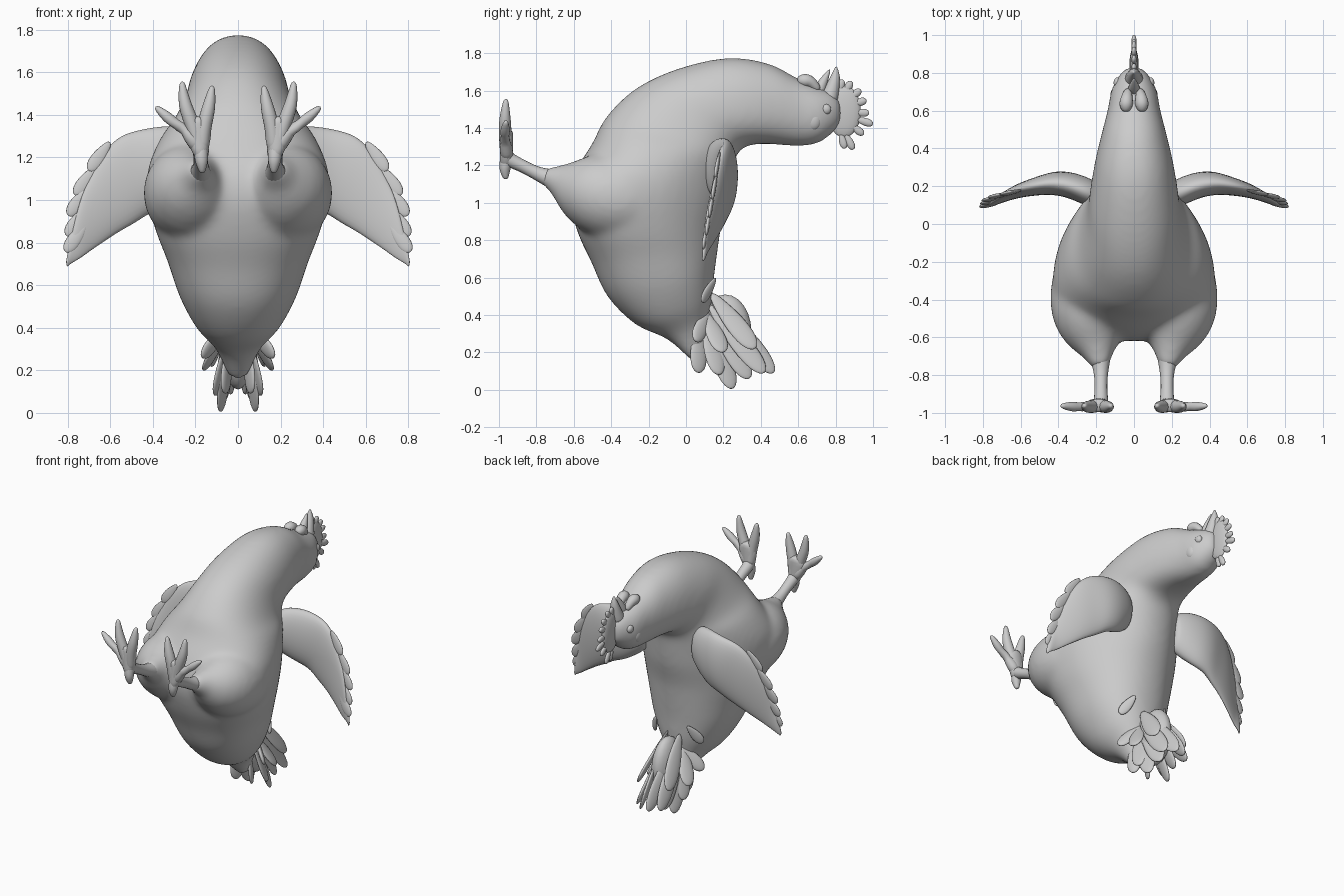
import bpy, bmesh, math
from mathutils import Vector as V

grey = bpy.data.materials.new("plain_grey")
grey.diffuse_color = (0.6, 0.6, 0.6, 1)


def finish(name, bm, level=0):
    bmesh.ops.recalc_face_normals(bm, faces=bm.faces)
    me = bpy.data.meshes.new(name)
    bm.to_mesh(me)
    bm.free()
    me.materials.append(grey)
    for p in me.polygons:
        p.use_smooth = True
    ob = bpy.data.objects.new(name, me)
    bpy.context.collection.objects.link(ob)
    if level:
        ob.modifiers.new("smooth", 'SUBSURF').levels = level
        ob.modifiers["smooth"].render_levels = level
    return ob


def refine(rows, k=4):
    """Insert smoothly interpolated rows between the given ones."""
    out, n = [], len(rows)
    for i in range(n - 1):
        a, b, c, d = (rows[min(max(i + j, 0), n - 1)] for j in (-1, 0, 1, 2))
        for t in (j / k for j in range(k)):
            out.append([q + .5 * t * (r - p + t * (2 * p - 5 * q + 4 * r - s + t * (3 * (q - r) + s - p)))
                        for p, q, r, s in zip(a, b, c, d)])
    return out + [rows[-1]]


def loft(name, rings, n=12, level=1, bm=None, power=1):
    """Skin rings given as (centre, half axis, half axis, optional egg factor)."""
    own = bm is None
    bm = bmesh.new() if own else bm

    def f(x):
        return math.copysign(abs(x) ** power, x)
    loops = [[bm.verts.new(c + u * f(math.cos(a)) * (1 + sum(egg) * math.sin(a)) + w * f(math.sin(a)))
              for a in (2 * math.pi * i / n for i in range(n))] for c, u, w, *egg in rings]
    for a, b in zip(loops, loops[1:]):
        for i in range(n):
            bm.faces.new((a[i], a[(i + 1) % n], b[(i + 1) % n], b[i]))
    bm.faces.new(loops[0])
    bm.faces.new(loops[-1][::-1])
    return finish(name, bm, level) if own else None


def tube(name, pts, radii, level=1, n=8, bm=None):
    rows = refine([(*p, r) for p, r in zip(pts, radii)], 2)
    pts, radii = [V(r[:3]) for r in rows], [r[3] for r in rows]
    rings = []
    for i, p in enumerate(pts):
        d = (pts[min(i + 1, len(pts) - 1)] - pts[max(i - 1, 0)]).normalized()
        u = d.cross(V((1, 0, 0)) if abs(d.x) < .8 else V((0, 1, 0))).normalized()
        rings.append((p, u * radii[i], d.cross(u) * radii[i]))
    return loft(name, rings, n, level, bm)


def feather(name, base, tip, width, normal, thick=.012):
    """Flat rounded blade from base to tip."""
    base, tip = V(base), V(tip)
    d = tip - base
    side = d.cross(V(normal)).normalized()
    up = side.cross(d).normalized()
    prof = ((0, .3), (.25, .75), (.55, 1.1), (.8, 1.05), (.94, .7), (1, .2))
    return loft(name, [(base + d * t, side * width * w, up * thick * (.3 + .7 * w))
                       for t, w in prof], 8, 1)


def ball(name, c, r):
    bm = bmesh.new()
    bmesh.ops.create_uvsphere(bm, u_segments=20, v_segments=12, radius=1)
    for v in bm.verts:
        v.co = V((v.co.x * r[0] + c[0], v.co.y * r[1] + c[1], v.co.z * r[2] + c[2]))
    return finish(name, bm)


# Body, neck and head: (belly y, z, back y, z, half width, egg factor)
sections = [(.03, .15, .10, .22, .05, 0), (-.1, .27, .12, .36, .11, 0), (-.27, .35, .14, .48, .20, 0),
            (-.42, .50, .15, .60, .275, 0), (-.505, .68, .17, .75, .33, .08),
            (-.575, .83, .19, .88, .38, .16), (-.62, 1.0, .23, 1.03, .415, .24),
            (-.60, 1.15, .25, 1.15, .41, .24), (-.50, 1.32, .265, 1.24, .36, .16),
            (-.425, 1.46, .29, 1.28, .295, .06), (-.27, 1.61, .33, 1.305, .25, 0),
            (-.05, 1.715, .40, 1.315, .23, 0), (.22, 1.775, .48, 1.312, .20, 0),
            (.44, 1.745, .56, 1.305, .165, 0), (.59, 1.67, .64, 1.305, .137, 0),
            (.70, 1.62, .72, 1.325, .12, 0), (.78, 1.59, .79, 1.38, .08, 0), (.83, 1.54, .83, 1.43, .04, 0)]
bm = bmesh.new()
loft("", [(V((0, (a + c) / 2, (b + d) / 2)), V((w, 0, 0)), V((0, (a - c) / 2, (b - d) / 2)), e)
          for a, b, c, d, w, e in refine(sections)], 40, 0, bm, .92)
# Thighs are fused into the body
for s in (-1, 1):
    tube("", [(s * .17, -.1, 1.02), (s * .195, -.25, 1.01), (s * .21, -.38, 1.03), (s * .215, -.5, 1.06),
              (s * .205, -.6, 1.09), (s * .19, -.68, 1.12), (s * .175, -.76, 1.145)],
         [.13, .215, .235, .215, .16, .09, .045], 0, 24, bm)
body = finish("body", bm)
m = body.modifiers.new("fuse", 'REMESH')
m.mode, m.voxel_size, m.use_smooth_shade = 'VOXEL', .016, True
m = body.modifiers.new("soften", 'SMOOTH')
m.factor, m.iterations = .5, 22

# Wing stations: outer x, z, inner x, z, y, half thickness
wing = [(.18, 1.30, .18, 1.08, .15, .06), (.25, 1.345, .24, 1.02, .17, .078),
        (.35, 1.35, .33, .965, .205, .072), (.45, 1.335, .41, .935, .215, .062),
        (.55, 1.305, .48, .89, .20, .05), (.63, 1.23, .56, .845, .18, .04),
        (.69, 1.12, .63, .80, .155, .03), (.735, 1.02, .69, .76, .13, .022),
        (.765, .91, .74, .725, .11, .016), (.79, .80, .785, .70, .10, .012),
        (.81, .70, .80, .685, .09, .006)]
wing_tips = [(.70, 1.135), (.765, 1.02), (.797, .925), (.805, .83), (.81, .755)]
# Toe paths: x, z
toes = [((.172, 1.22), (.16, 1.34), (.136, 1.44), (.12, 1.54)),
        ((.18, 1.22), (.21, 1.34), (.25, 1.45), (.263, 1.56)),
        ((.185, 1.24), (.235, 1.315), (.31, 1.37), (.39, 1.44)),
        ((.175, 1.27), (.173, 1.21), (.17, 1.17), (.168, 1.125))]
# Tail fan: base y, z, tip x, y, z, half width
tail = [(.13, .50, .03, .47, .09, .06), (.12, .46, .09, .42, .09, .06),
        (.13, .40, .06, .34, .06, .06), (.10, .40, .08, .25, .005, .06),
        (.10, .36, .105, .18, .08, .055), (.06, .33, .06, .07, .09, .05),
        (.13, .52, .12, .37, .22, .06), (.10, .42, .16, .20, .20, .055),
        (.12, .42, .17, .05, .26, .045)]
for s, side in ((1, "right"), (-1, "left")):
    loft(side + "_wing", [(V((s * (a + c) / 2, y, (b + d) / 2)),
                           V((s * (a - c) / 2, 0, (b - d) / 2)), V((0, t, 0)))
                          for a, b, c, d, y, t in refine(wing, 2)], 16, 1)
    for i, (x, z) in enumerate(wing_tips):
        y = .155 - .016 * i
        feather(f"{side}_wing_feather_{i}", (s * (x - .10), y + .025, z + .14),
                (s * x, y, z), .035, (0, 1, 0))
    # Shank, palm and toes
    tube(side + "_shank", [(s * .18, -.66, 1.11), (s * .175, -.78, 1.15), (s * .175, -.88, 1.2),
                           (s * .175, -.95, 1.235), (s * .18, -.965, 1.28)],
         [.075, .042, .037, .044, .034])
    loft(side + "_palm", [(V((s * x, -.96, z)), V((w, 0, 0)), V((0, .038, 0)))
                          for x, z, w in ((.176, 1.19, .025), (.18, 1.24, .045), (.188, 1.31, .068),
                                          (.19, 1.36, .07), (.19, 1.395, .035))], 10, 1)
    for i, pts in enumerate(toes):
        ys = (-.955, -.965, -.968, -.962)
        tube(f"{side}_toe_{i}", [(s * x, y, z) for (x, z), y in zip(pts, ys)],
             (.038, .038, .034, .012) if i < 3 else (.036, .036, .03, .012))
    # Tail feathers
    for i, (by, bz, x, y, z, w) in enumerate(tail):
        feather(f"{side}_tail_feather_{i}", (s * .045, by, bz), (s * x, y, z), w, (1, .5 * s, 0), .016)
    feather(side + "_saddle_feather", (s * .12, .16, .60), (s * .19, .085, .47), .035, (.6 * s, 1, 0))
    # Face
    tube(side + "_wattle", [(s * .03, .71, 1.60), (s * .038, .67, 1.645), (s * .042, .63, 1.655),
                            (s * .042, .595, 1.65)], (.02, .034, .04, .02))
    ball(side + "_eye", (s * .088, .748, 1.50), (.02, .028, .028))
    ball(side + "_earlobe", (s * .095, .68, 1.44), (.03, .045, .055))

ball("tail_core", (0, .21, .31), (.075, .14, .2))
# Beak halves
tube("upper_beak", [(0, .76, 1.54), (0, .785, 1.62), (0, .80, 1.68), (0, .803, 1.73)],
     [.06, .042, .026, .004])
tube("lower_beak", [(0, .70, 1.57), (0, .73, 1.64), (0, .77, 1.715)], [.04, .03, .004])

# Comb: flat lobe with a fan of fingers
ball("comb_base", (0, .845, 1.49), (.024, .09, .14))
comb_tips = [(.835, 1.66), (.885, 1.65), (.935, 1.605), (.965, 1.55), (.98, 1.48),
             (1.0, 1.42), (.95, 1.365), (.895, 1.285), (.85, 1.29)]
for i, (y, z) in enumerate(comb_tips):
    feather(f"comb_finger_{i}", (0, .5 * (y + .80), .55 * z + .45 * 1.49), (0, y, z), .022, (1, 0, 0), .014)
